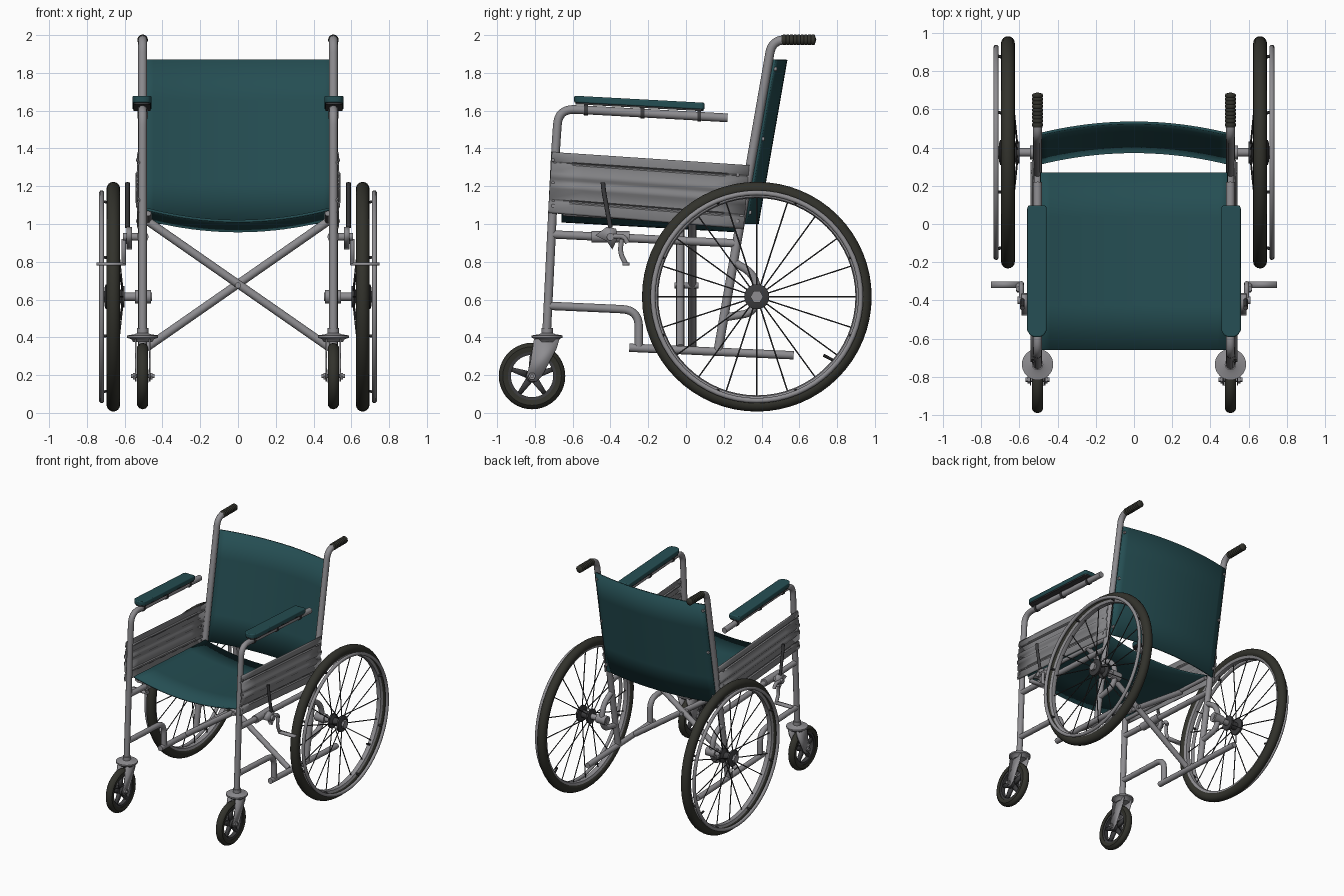
import bpy, bmesh, math
from mathutils import Vector

if "Cube" in bpy.data.objects:
    bpy.data.objects.remove(bpy.data.objects["Cube"])

def material(name, col):
    m = bpy.data.materials.new(name)
    m.diffuse_color = (*col, 1)
    m.use_nodes = True
    m.node_tree.nodes["Principled BSDF"].inputs["Base Color"].default_value = m.diffuse_color
    return m

TEAL = material("teal_vinyl", (0.018, 0.075, 0.085))
STEEL = material("grey_steel", (0.27, 0.265, 0.28))
RUBBER = material("dark_rubber", (0.032, 0.032, 0.025))
DARK = material("dark_metal", (0.045, 0.045, 0.048))
PANEL = material("panel_grey", (0.225, 0.225, 0.235))
X = 0.505          # frame plane
HUB = (0.66, 0.375, 0.615)
CAST = (X, -0.815, 0.195)

def finish(name, me, mat, mirror=True, solid=0, bevel=0):
    ob = bpy.data.objects.new(name, me)
    bpy.context.collection.objects.link(ob)
    me.materials.clear()
    me.materials.append(mat)
    me.shade_smooth()
    me.set_sharp_from_angle(angle=math.radians(40))
    if solid:
        m = ob.modifiers.new("thick", 'SOLIDIFY')
        m.thickness, m.offset = solid, 0
    if bevel:
        m = ob.modifiers.new("bevel", 'BEVEL')
        m.width, m.segments, m.limit_method = bevel, 3, 'ANGLE'
    if mirror:
        ob.modifiers.new("mirror", 'MIRROR').use_mirror_merge = False
    return ob

def from_bm(name, bm, mat, **kw):
    bmesh.ops.remove_doubles(bm, verts=bm.verts, dist=1e-5)
    bmesh.ops.recalc_face_normals(bm, faces=bm.faces)
    me = bpy.data.meshes.new(name)
    bm.to_mesh(me)
    bm.free()
    return finish(name, me, mat, **kw)

def rounded(path, rad):
    pts = [Vector(p) for p in path]
    out = [pts[0]]
    for a, b, c in zip(pts, pts[1:], pts[2:]):
        d1, d2 = a - b, c - b
        r = min(rad, d1.length * 0.49, d2.length * 0.49)
        p, q = b + d1.normalized() * r, b + d2.normalized() * r
        for i in range(9):
            t = i / 8
            out.append(p * (1 - t) ** 2 + b * 2 * t * (1 - t) + q * t * t)
    return out + [pts[-1]]

def tubes(name, paths, r, mat, rad=0.08, res=4, **kw):
    cu = bpy.data.curves.new(name, 'CURVE')
    cu.dimensions, cu.bevel_depth, cu.bevel_resolution, cu.use_fill_caps = '3D', r, res, True
    for path in paths:
        pts = rounded(path, rad)
        s = cu.splines.new('POLY')
        s.points.add(len(pts) - 1)
        for sp, p in zip(s.points, pts):
            sp.co = (*p, 1)
    tmp = bpy.data.objects.new("tmp", cu)
    me = bpy.data.meshes.new_from_object(tmp)
    bpy.data.objects.remove(tmp)
    return finish(name, me, mat, **kw)

def side(*yz, x=X):
    return [(x, y, z) for y, z in yz]

def lathe(name, prof, c, mat, axis=0, n=32, closed=False, **kw):
    bm = bmesh.new()
    rings = []
    for i in range(n):
        a = 2 * math.pi * i / n
        ring = []
        for r, h in prof:
            p = [0, 0, 0]
            p[axis], p[(axis + 1) % 3], p[(axis + 2) % 3] = h, r * math.cos(a), r * math.sin(a)
            ring.append(bm.verts.new(Vector(p) + Vector(c)))
        rings.append(ring)
    m = len(prof)
    for i in range(n):
        A, B = rings[i], rings[(i + 1) % n]
        for j in range(m if closed else m - 1):
            k = (j + 1) % m
            bm.faces.new((A[j], A[k], B[k], B[j]))
    return from_bm(name, bm, mat, **kw)

def disc(name, r, h0, h1, c, mat, **kw):
    return lathe(name, [(0, h0), (r, h0), (r, h1), (0, h1)], c, mat, **kw)

def ring(name, R, ra, rb, c, mat, k=12, n=64):
    prof = [(R + ra * math.cos(2 * math.pi * i / k), rb * math.sin(2 * math.pi * i / k)) for i in range(k)]
    return lathe(name, prof, c, mat, n=n, closed=True)

def plate(name, yz, xs, th, mat, **kw):
    bm = bmesh.new()
    for x in xs:
        bm.faces.new([bm.verts.new((x, y, z)) for y, z in yz])
    return from_bm(name, bm, mat, solid=th, **kw)

def sheet(name, f, nu, nv, mat, th, **kw):
    bm = bmesh.new()
    g = [[bm.verts.new(f(i / nu, j / nv)) for j in range(nv + 1)] for i in range(nu + 1)]
    for i in range(nu):
        for j in range(nv):
            bm.faces.new((g[i][j], g[i + 1][j], g[i + 1][j + 1], g[i][j + 1]))
    return from_bm(name, bm, mat, solid=th, **kw)

# Side frames
tubes("front_leg_and_arm", [side((-0.738, 0.42), (-0.69, 1.40), (-0.675, 1.61), (-0.5, 1.602), (0.22, 1.562))],
      0.023, STEEL, rad=0.13)
tubes("rear_post", [side((0.17, 0.33), (0.456, 1.975), (0.60, 1.975))], 0.024, STEEL, rad=0.09)
tubes("side_rails", [side((-0.71, 0.945), (0.275, 0.897)),
                     side((-0.73, 0.567), (-0.25, 0.545), (-0.25, 0.34)),
                     side((-0.30, 0.345), (0.57, 0.305))], 0.022, STEEL, rad=0.09)
tubes("seat_rails", [[(0.475, -0.65, 1.058), (0.475, 0.27, 1.005)]], 0.016, STEEL)
tubes("axle_loop", [side((0.25, 0.80), (0.36, 0.735), (0.385, 0.615), (0.35, 0.53), (0.205, 0.505))],
      0.021, STEEL, rad=0.07)

# Folding cross brace
tubes("brace_front", [[(-0.485, -0.03, 1.02), (0.485, -0.03, 0.345)]], 0.022, STEEL, mirror=False)
tubes("brace_rear", [[(0.485, 0.033, 1.02), (-0.485, 0.033, 0.345)]], 0.022, STEEL, mirror=False)
disc("brace_bolt", 0.016, -0.062, 0.065, (0, 0, 0.675), STEEL, axis=1, n=12, mirror=False)

# Push grips with ridges
prof = [(0, 0.505), (0.024, 0.505)]
for i in range(9):
    y = 0.515 + i * 0.019
    prof += [(0.028, y), (0.028, y + 0.011), (0.025, y + 0.015)]
lathe("push_grip", prof + [(0, 0.69)], (X, 0, 1.975), RUBBER, axis=1, n=20)

# Seat and backrest slings
def seat(u, v):
    s = 2 * u - 1
    return (0.49 * s, -0.66 + 0.93 * v, 1.08 - 0.052 * v - 0.065 * (1 - s * s))

def back(u, v):
    s = 2 * u - 1
    z = 1.0 + 0.87 * v
    return (0.5 * s, 0.316 + 0.152 * v + 0.062 * (1 - s * s), z)

sheet("seat", seat, 20, 4, TEAL, 0.014, mirror=False)
sheet("backrest", back, 20, 4, TEAL, 0.014, mirror=False)
for z in (1.06, 1.45, 1.82):
    disc("backrest_screw", 0.011, -0.002, 0.012, (0.49, 0.325 + 0.175 * (z - 1), z), STEEL, axis=1, n=10)

# Ribbed skirt panels
RIBS = [(0, 0), (0.03, 0.004), (0.17, 0.004), (0.19, -0.004), (0.22, -0.004), (0.24, 0.004), (0.38, 0.004),
        (0.41, 0.012), (0.47, 0.012), (0.5, 0.004), (0.56, 0.004), (0.59, 0.012), (0.65, 0.012), (0.68, 0.004),
        (0.8, 0.004), (0.82, -0.004), (0.84, -0.004), (0.86, 0.004), (0.97, 0.004), (1, 0)]
N = len(RIBS) - 1

def skirt(u, v):
    t, off = RIBS[round(v * N)]
    front = Vector((0.527 + off, -0.73 + 0.02 * t, 1.06 + 0.32 * t))
    rear = Vector((0.527 + off, 0.305 + 0.03 * t, 0.975 + 0.335 * t))
    return front.lerp(rear, u)

sheet("side_panel", skirt, 6, N, PANEL, 0.007)
for t in (0.12, 0.5, 0.88):
    for u in (0.025, 0.97):
        p = skirt(u, 0) + Vector((0, 0, 0.32 * t))
        disc("panel_rivet", 0.009, 0, 0.012, p, STEEL, n=10)

# Armrests: rounded pad, dark base, clips
def pad(name, hw, y0, y1, lift, th, mat, bev):
    bm = bmesh.new()
    c = 0.035
    out = [(-hw, y0 + c), (-hw + c * 0.4, y0 + c * 0.3), (-hw + c, y0), (hw - c, y0), (hw - c * 0.4, y0 + c * 0.3),
           (hw, y0 + c), (hw, y1 - 0.01), (hw - 0.01, y1), (-hw + 0.01, y1), (-hw, y1 - 0.01)]
    vs = [bm.verts.new((0.508 + x, y, lift - 0.054 * (y + 0.59))) for x, y in out]
    top = bmesh.ops.extrude_face_region(bm, geom=[bm.faces.new(vs)])
    bmesh.ops.translate(bm, vec=(0, 0, th), verts=[v for v in top['geom'] if isinstance(v, bmesh.types.BMVert)])
    return from_bm(name, bm, mat, bevel=bev)

pad("armrest_pad", 0.051, -0.592, 0.098, 1.643, 0.036, TEAL, 0.011)
pad("armrest_base", 0.046, -0.585, 0.092, 1.634, 0.012, DARK, 0)
for y in (-0.53, -0.23, 0.07):
    z = 1.602 - 0.054 * (y + 0.53)
    disc("armrest_clip", 0.028, -0.01, 0.01, (X, y, z), DARK, axis=1, n=16)

# Rear wheels
ring("rear_tyre", 0.572, 0.036, 0.036, HUB, RUBBER, k=16)
lathe("rear_rim", [(0.548, -0.026), (0.528, -0.018), (0.522, 0), (0.528, 0.018), (0.548, 0.026)],
      HUB, STEEL, n=64, closed=True)
ring("hand_rim", 0.55, 0.0135, 0.0135, (0.722, *HUB[1:]), STEEL, k=10)

def polar(r, a, x):
    return (x, HUB[1] + r * math.cos(a), HUB[2] + r * math.sin(a))

tubes("hand_rim_pegs", [[polar(0.535, math.pi / 4 * (i + 0.5), 0.672), polar(0.548, math.pi / 4 * (i + 0.5), 0.722)]
                        for i in range(8)], 0.008, DARK, res=1)
spokes = []
for i in range(20):
    a = math.pi / 2 + 2 * math.pi * i / 20
    spokes.append([polar(0.04, a, 0.61 if i % 2 else 0.69), polar(0.53, a, 0.66)])
tubes("spokes", spokes, 0.004, DARK, res=1)
lathe("rear_hub", [(0, -0.06), (0.058, -0.06), (0.058, -0.045), (0.03, -0.035), (0.03, 0.02),
                   (0.066, 0.026), (0.066, 0.04), (0.045, 0.048), (0, 0.048)], HUB, DARK)
disc("hub_nut", 0.034, 0.046, 0.066, HUB, STEEL, n=6)
disc("axle", 0.022, 0.455, 0.62, (0, *HUB[1:]), STEEL, n=20)
disc("axle_collar", 0.036, 0.46, 0.545, (0, *HUB[1:]), STEEL, n=20)
tubes("tyre_valve", [[polar(0.535, -0.69, 0.66), polar(0.47, -0.72, 0.672)]], 0.008, DARK, res=2)

# Front casters
lathe("caster_tyre", [(0.128, -0.024), (0.155, -0.029), (0.17, -0.018), (0.176, 0), (0.17, 0.018),
                      (0.155, 0.029), (0.128, 0.024)], CAST, RUBBER, n=40, closed=True)
lathe("caster_rim", [(0.13, -0.02), (0.112, -0.017), (0.112, 0.017), (0.13, 0.02)], CAST, DARK, n=40, closed=True)
for i in range(5):
    a = math.pi / 2 + 2 * math.pi * i / 5
    c, s = math.cos(a), math.sin(a)
    quad = [(CAST[1] + r * c - w * s, CAST[2] + r * s + w * c)
            for r, w in ((0.02, -0.02), (0.118, -0.011), (0.118, 0.011), (0.02, 0.02))]
    plate("caster_spoke", quad, [X], 0.022, DARK)
disc("caster_hub", 0.034, -0.03, 0.03, CAST, DARK, n=20)
disc("caster_axle", 0.011, -0.062, 0.062, CAST, STEEL, n=12)
for s in (-1, 1):
    disc("caster_nut", 0.02, s * 0.036, s * 0.052, CAST, STEEL, n=6)
plate("caster_fork", [(-0.805, 0.39), (-0.67, 0.39), (-0.685, 0.34), (-0.765, 0.19), (-0.795, 0.165),
                      (-0.83, 0.168), (-0.845, 0.2), (-0.825, 0.26)], [X - 0.037, X + 0.037], 0.007, STEEL)
lathe("fork_crown", [(0, 0.375), (0.05, 0.375), (0.06, 0.39), (0.082, 0.398), (0.082, 0.41), (0.045, 0.416),
                     (0.03, 0.422), (0.03, 0.45), (0, 0.45)], (X, -0.735, 0), STEEL, axis=2)

# Parking brakes
tubes("brake_lever", [side((-0.44, 1.22), (-0.435, 1.17), (-0.40, 0.98), x=0.585)], 0.012, DARK)
plate("brake_bracket", [(-0.48, 0.94), (-0.42, 0.985), (-0.37, 0.975), (-0.36, 0.93), (-0.39, 0.865), (-0.42, 0.91)],
      [0.575], 0.03, STEEL)
disc("brake_clamp", 0.031, -0.5, -0.3, (X, 0, 0.932), STEEL, axis=1, n=20)
disc("brake_pivot", 0.02, 0.5, 0.61, (0, -0.40, 0.932), STEEL, n=16)
tubes("brake_arm", [side((-0.41, 0.935), (-0.33, 0.935), (-0.31, 0.90), x=0.59),
                    side((-0.34, 0.92), (-0.35, 0.85), (-0.318, 0.785), x=0.605)], 0.013, STEEL)
plate("brake_shoe", [(-0.335, 0.779), (-0.335, 0.795), (-0.3, 0.795), (-0.3, 0.779)], [0.675], 0.15, STEEL)
